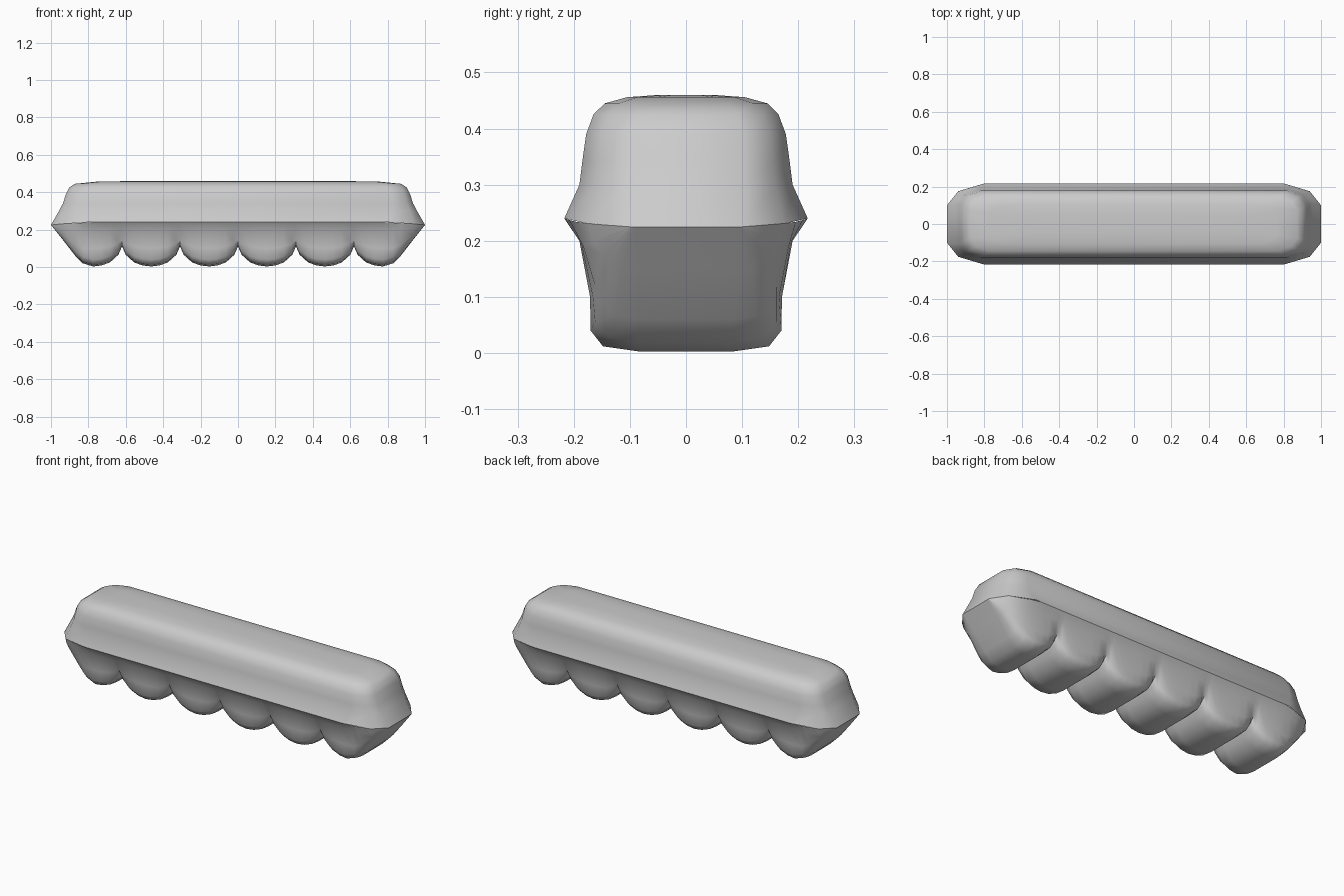
import bpy, bmesh

if "Cube" in bpy.data.objects:
    bpy.data.objects.remove(bpy.data.objects["Cube"])


def make_object(name, rows, closed, cap=False):
    """Skin a list of point rows with quads."""
    bm = bmesh.new()
    grid = [[bm.verts.new(p) for p in row] for row in rows]
    n = len(grid[0])
    for a, b in zip(grid, grid[1:]):
        for j in range(n if closed else n - 1):
            k = (j + 1) % n
            bm.faces.new((a[j], a[k], b[k], b[j]))
    if cap:
        bm.faces.new(grid[-1])
    me = bpy.data.meshes.new(name)
    bm.to_mesh(me)
    bm.free()
    ob = bpy.data.objects.new(name, me)
    bpy.context.collection.objects.link(ob)
    bpy.ops.object.select_all(action='DESELECT')
    bpy.context.view_layer.objects.active = ob
    ob.select_set(True)
    bpy.ops.object.shade_smooth_by_angle(angle=1.2)
    return ob


def ring(hx, hy, z, cx, cy, z_end=None):
    """Rectangle with two-facet corners, counter-clockwise from above."""
    ze = z if z_end is None else z_end
    q = [(hx, hy - cy, ze), (hx - 0.3 * cx, hy - 0.36 * cy, (z + ze) / 2 - 0.002 * (z != ze)),
         (hx - cx, hy, z)]
    r = q[::-1]
    return (q + [(-x, y, h) for x, y, h in r] + [(-x, -y, h) for x, y, h in q]
            + [(x, -y, h) for x, y, h in r])


# Lid: flared rim, sloped walls, rounded top
make_object("lid", [
    ring(1.0, 0.217, 0.24, 0.20, 0.117, 0.225),
    ring(0.957, 0.19, 0.30, 0.13, 0.085),
    ring(0.936, 0.185, 0.34, 0.11, 0.08),
    ring(0.920, 0.178, 0.39, 0.10, 0.075),
    ring(0.902, 0.165, 0.425, 0.10, 0.075),
    ring(0.872, 0.145, 0.445, 0.10, 0.07),
    ring(0.760, 0.105, 0.456, 0.08, 0.05),
    ring(0.560, 0.050, 0.460, 0.05, 0.03),
], True, cap=True)

# Tray: half cross-sections (y, z) blended between cup and notch
CUP = [(0.217, 0.24), (0.19, 0.20), (0.171, 0.10), (0.17, 0.04), (0.148, 0.012), (0.085, 0.003)]
NOTCH = [(0.217, 0.24), (0.19, 0.20), (0.167, 0.145), (0.145, 0.122), (0.115, 0.112), (0.06, 0.11)]
END = {
    0.83: [(0.208, 0.237), (0.187, 0.197), (0.166, 0.10), (0.162, 0.055), (0.138, 0.028), (0.085, 0.02)],
    0.87: [(0.196, 0.234), (0.183, 0.19), (0.162, 0.12), (0.15, 0.085), (0.125, 0.066), (0.085, 0.06)],
    0.94: [(0.175, 0.231), (0.165, 0.20), (0.15, 0.175), (0.135, 0.16), (0.115, 0.152), (0.09, 0.15)],
    1.00: [(0.1, 0.225), (0.099, 0.225), (0.098, 0.225), (0.096, 0.225), (0.094, 0.225), (0.09, 0.225)],
}
PITCH = 0.31
BLEND = [(0, 0), (0.02, 0.42), (0.065, 0.8), (0.11, 0.95), (0.155, 1)]

half = {}
for i in range(3):
    for d, t in BLEND:
        prof = [(a[0] + (b[0] - a[0]) * t, a[1] + (b[1] - a[1]) * t) for a, b in zip(NOTCH, CUP)]
        for x in (i * PITCH + d, (i + 1) * PITCH - d):
            if x < 0.80:
                half[round(x, 4)] = prof
half.update(END)
stations = dict(half)
stations.update({-x: p for x, p in half.items()})

rows = []
for x in sorted(stations):
    p = stations[x]
    rows.append([(x, -y, z) for y, z in p] + [(x, y, z) for y, z in reversed(p)])
make_object("cup_tray", rows, False)
